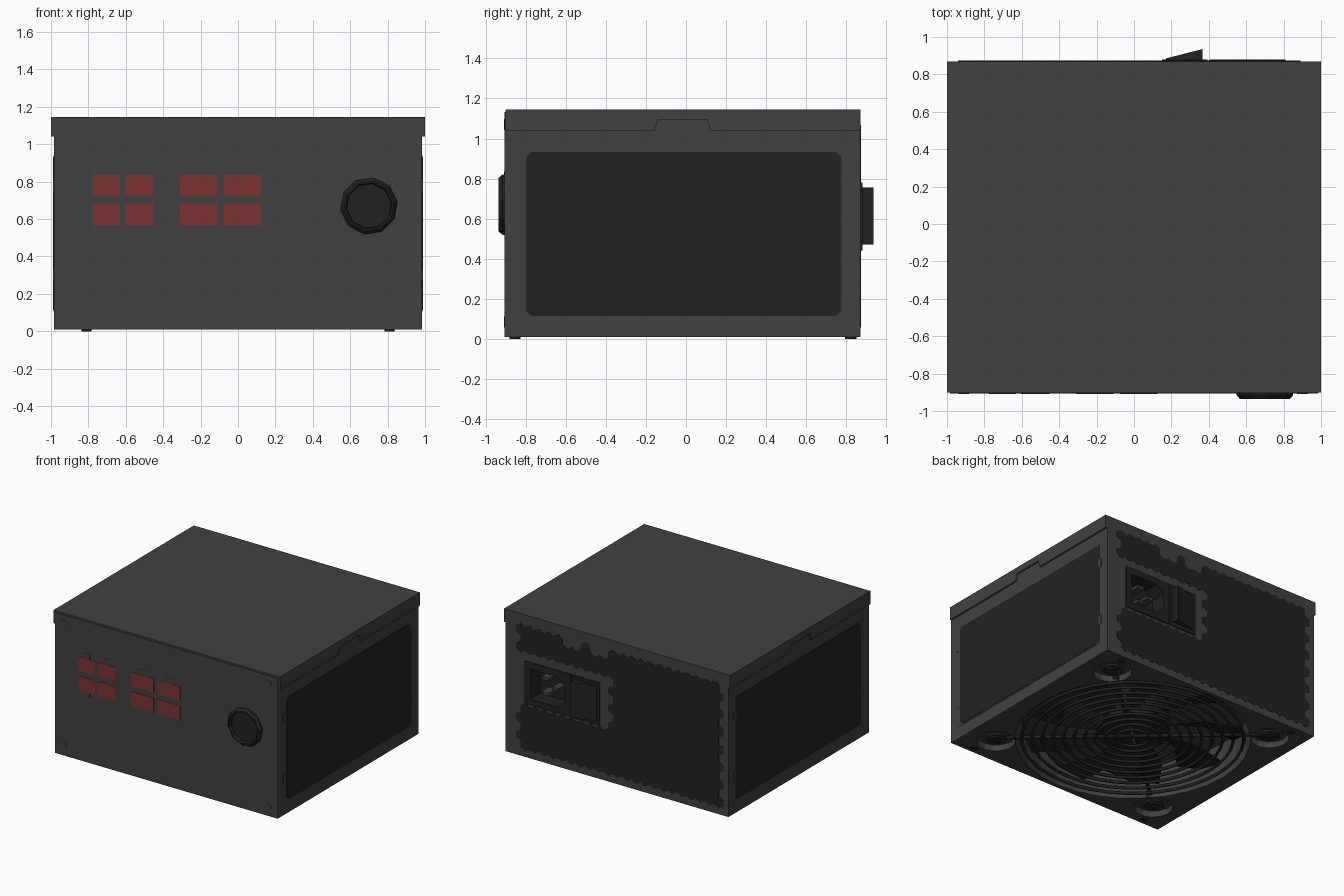
import bpy, bmesh, math
from mathutils import Vector, Matrix

if "Cube" in bpy.data.objects:
    bpy.data.objects.remove(bpy.data.objects["Cube"])


def material(name, rgb):
    m = bpy.data.materials.new(name)
    m.diffuse_color = (*rgb, 1)
    m.use_nodes = True
    m.node_tree.nodes["Principled BSDF"].inputs["Base Color"].default_value = m.diffuse_color
    return m


GRAY = material("case gray", (0.053, 0.053, 0.053))
BLACK = material("black plastic", (0.016, 0.016, 0.016))
RED = material("connector red", (0.21, 0.033, 0.033))


def make(name, mat, bm, smooth=False):
    bmesh.ops.recalc_face_normals(bm, faces=bm.faces)
    me = bpy.data.meshes.new(name)
    bm.to_mesh(me)
    bm.free()
    me.materials.append(mat)
    ob = bpy.data.objects.new(name, me)
    bpy.context.collection.objects.link(ob)
    if smooth:
        for p in me.polygons:
            p.use_smooth = True
    return ob


def prism(bm, pts, axis, a, b):
    """Extrude a 2D outline along an axis from a to b."""
    def put(p, t):
        return {'x': (t, p[0], p[1]), 'y': (p[0], t, p[1]), 'z': (p[0], p[1], t)}[axis]
    lo = [bm.verts.new(put(p, a)) for p in pts]
    hi = [bm.verts.new(put(p, b)) for p in pts]
    bm.faces.new(lo)
    bm.faces.new(hi[::-1])
    n = len(pts)
    for i in range(n):
        j = (i + 1) % n
        bm.faces.new((lo[i], hi[i], hi[j], lo[j]))


def rect(a0, a1, b0, b1, c=0):
    if not c:
        return [(a0, b0), (a1, b0), (a1, b1), (a0, b1)]
    return [(a0 + c, b0), (a1 - c, b0), (a1, b0 + c), (a1, b1 - c),
            (a1 - c, b1), (a0 + c, b1), (a0, b1 - c), (a0, b0 + c)]


def ngon(cx, cy, r, n, turn=0):
    return [(cx + r * math.cos(turn + math.tau * i / n),
             cy + r * math.sin(turn + math.tau * i / n)) for i in range(n)]


def torus(bm, c, R, r, n=40, m=6):
    g = [[bm.verts.new((c[0] + (R + r * math.cos(v)) * math.cos(u),
                        c[1] + (R + r * math.cos(v)) * math.sin(u), c[2] + r * math.sin(v)))
          for v in (math.tau * k / m for k in range(m))]
         for u in (math.tau * i / n for i in range(n))]
    for i in range(n):
        for k in range(m):
            i2, k2 = (i + 1) % n, (k + 1) % m
            bm.faces.new((g[i][k], g[i2][k], g[i2][k2], g[i][k2]))


def simple(name, mat, pts, axis, a, b):
    bm = bmesh.new()
    prism(bm, pts, axis, a, b)
    return make(name, mat, bm)


def cut(ob, pts, axis, a, b):
    cutter = simple("cutter", ob.data.materials[0], pts, axis, a, b)
    cutter.hide_render = True
    mod = ob.modifiers.new("cut", 'BOOLEAN')
    mod.operation, mod.solver, mod.object = 'DIFFERENCE', 'EXACT', cutter
    bpy.context.view_layer.objects.active = ob
    bpy.ops.object.modifier_apply(modifier=mod.name)
    bpy.data.objects.remove(cutter)


FY = -0.015                                    # fan centre
LOBES = [(sx * 0.75, FY + sy * 0.66) for sx in (-1, 1) for sy in (-1, 1)]

# Case with fan opening, corner recesses and socket bay
case = simple("case", GRAY, rect(-0.985, 0.985, -0.905, 0.87), 'z', 0.01, 1.132)
cut(case, ngon(0, FY, 0.86, 32), 'z', -0.1, 0.3)
for x, y in LOBES:
    cut(case, ngon(x, y, 0.145, 14, 0.1), 'z', -0.1, 0.06)
cut(case, rect(0.43, 0.78, 0.46, 0.76), 'y', 0.74, 1)

# Lid: top sheet and notched skirts
bm = bmesh.new()
prism(bm, rect(-1, 1, -0.9, 0.87), 'z', 1.13, 1.145)
skirt = [(-0.9, 1.04), (-0.155, 1.04), (-0.14, 1.095), (0.105, 1.095), (0.12, 1.04),
         (0.87, 1.04), (0.87, 1.135), (-0.9, 1.135)]
for s in (-1, 1):
    prism(bm, skirt, 'x', s * 0.984, s * 1.0)
make("lid", GRAY, bm)

# Side panels with thin surrounds and clip tabs
frame, panel = bmesh.new(), bmesh.new()
for s in (-1, 1):
    prism(frame, rect(-0.815, 0.78, 0.105, 0.94), 'x', s * 0.98, s * 0.987)
    for y in (-0.825, 0.79):
        for z in (0.3, 0.78):
            prism(frame, rect(y - 0.014, y + 0.014, z - 0.035, z + 0.035), 'x', s * 0.98, s * 0.988)
    prism(panel, rect(-0.798, 0.775, 0.115, 0.932, 0.025), 'x', s * 0.98, s * 0.99)
make("side_panel_surrounds", GRAY, frame)
make("side_panels", BLACK, panel)

# Front modular connectors and latch tabs
red, tabs = bmesh.new(), bmesh.new()
for x0, x1 in ((-0.775, -0.63), (-0.605, -0.452), (-0.31, -0.11), (-0.075, 0.125)):
    c, w = (x0 + x1) / 2, 0.026 if x1 < -0.4 else 0.034
    prism(red, rect(x0, x1, 0.725, 0.836), 'y', -0.9, -0.908)
    prism(red, rect(x0, x1, 0.567, 0.682), 'y', -0.9, -0.908)
    prism(tabs, rect(c - w, c + w, 0.836, 0.88), 'y', -0.9, -0.907)
    prism(tabs, rect(c - w, c + w, 0.53, 0.567), 'y', -0.9, -0.907)
make("connectors", RED, red)
make("connector_latches", GRAY, tabs)

# Front screws
bm = bmesh.new()
for x in (-0.91, 0.9):
    for z in (0.085, 1.07):
        prism(bm, ngon(x, z, 0.029, 10), 'y', -0.9, -0.908)
make("front_screws", GRAY, bm)

# Cable grommet, turned from a profile
bm = bmesh.new()
prof = [(0.153, -0.9), (0.153, -0.915), (0.136, -0.935), (0.126, -0.935), (0.12, -0.912)]
rings = [[bm.verts.new((p[0], y, p[1])) for p in ngon(0.7, 0.67, r, 10, 0.15)] for r, y in prof]
for a, b in zip(rings, rings[1:]):
    for i in range(10):
        j = (i + 1) % 10
        bm.faces.new((a[i], a[j], b[j], b[i]))
bm.faces.new(rings[-1])
bm.faces.new(rings[0][::-1])
make("cable_grommet", BLACK, bm)

# Rear honeycomb vent, leaving room for the socket
bm = bmesh.new()
R = 0.047
W = R * math.sqrt(3)
for row in range(14):
    z = 0.105 + row * 1.5 * R
    for col in range(22):
        x = -0.9 + (col + 0.5 * (row % 2)) * W
        if x > 0.06 and 0.39 < z < 0.86 or x > 0.86:
            continue
        if row == 13 and (0.1 < x < 0.25 or 0.35 < x < 0.5):
            continue
        prism(bm, ngon(x, z, R, 6, math.pi / 6), 'y', 0.865, 0.873)
make("rear_vent", BLACK, bm)

# Power socket with chamfered recess and pins
socket = simple("power_socket", BLACK, rect(0.405, 0.81, 0.44, 0.78), 'y', 0.72, 0.88)
cut(socket, [(0.76, 0.49), (0.52, 0.49), (0.455, 0.55), (0.455, 0.67), (0.52, 0.73), (0.76, 0.73)],
    'y', 0.755, 1)
bm = bmesh.new()
for x, z in ((0.56, 0.61), (0.65, 0.67), (0.65, 0.55)):
    prism(bm, rect(x - 0.03, x + 0.03, z - 0.012, z + 0.012), 'y', 0.75, 0.85)
make("socket_pins", GRAY, bm)

# Rocker switch
bm = bmesh.new()
prism(bm, rect(0.15, 0.392, 0.44, 0.78), 'y', 0.86, 0.88)
prism(bm, [(0.17, 0.87), (0.365, 0.87), (0.365, 0.935), (0.17, 0.885)], 'z', 0.47, 0.755)
make("rocker_switch", BLACK, bm)

# Fan: hub and pitched blades
bm = bmesh.new()
prism(bm, ngon(0, FY, 0.27, 24), 'z', 0.07, 0.3)
make("fan_hub", BLACK, bm)
bm = bmesh.new()
for k in range(9):
    a = math.tau * k / 9
    pts = []
    for r, sweep in ((0.25, 0), (0.53, 0.1), (0.81, 0.28)):
        pts.append([bm.verts.new((r * math.cos(a + sweep + d), FY + r * math.sin(a + sweep + d), z))
                    for d, z in ((0, 0.1), (0.28, 0.14), (0.52, 0.22))])
    for i in range(2):
        for j in range(2):
            bm.faces.new((pts[i][j], pts[i + 1][j], pts[i + 1][j + 1], pts[i][j + 1]))
blades = make("fan_blades", BLACK, bm)
blades.modifiers.new("thickness", 'SOLIDIFY').thickness = 0.012

# Fan guard: rings, diagonal wires and end loops
bm = bmesh.new()
for i in range(10):
    torus(bm, (0, FY, 0.026), 0.12 + i * 0.077, 0.012)
for x, y in LOBES:
    d = Vector((x, y - FY, 0))
    L = d.length - 0.06
    ang = math.atan2(d.y, d.x)
    rot = Matrix.Translation((0, FY, 0.04)) @ Matrix.Rotation(ang, 4, 'Z')
    start = len(bm.verts)
    prism(bm, rect(-0.012, 0.012, -0.01, 0.01), 'x', 0, L)
    bm.verts.ensure_lookup_table()
    bmesh.ops.transform(bm, matrix=rot, verts=bm.verts[start:])
    torus(bm, (x, y, 0.035), 0.065, 0.012, 16)
make("fan_guard", BLACK, bm, True)

# Fan mounting pads, screws and small feet
pads, screws, feet = bmesh.new(), bmesh.new(), bmesh.new()
for x, y in LOBES:
    prism(pads, ngon(x, y, 0.1, 14), 'z', 0.045, 0.07)
    prism(screws, ngon(x, y, 0.048, 6), 'z', 0.02, 0.06)
for x in (-0.81, 0.81):
    for y in (-0.853, 0.822):
        prism(feet, ngon(x, y, 0.028, 8), 'z', 0, 0.02)
make("fan_pads", GRAY, pads)
make("fan_screws", BLACK, screws)
make("feet", BLACK, feet)
